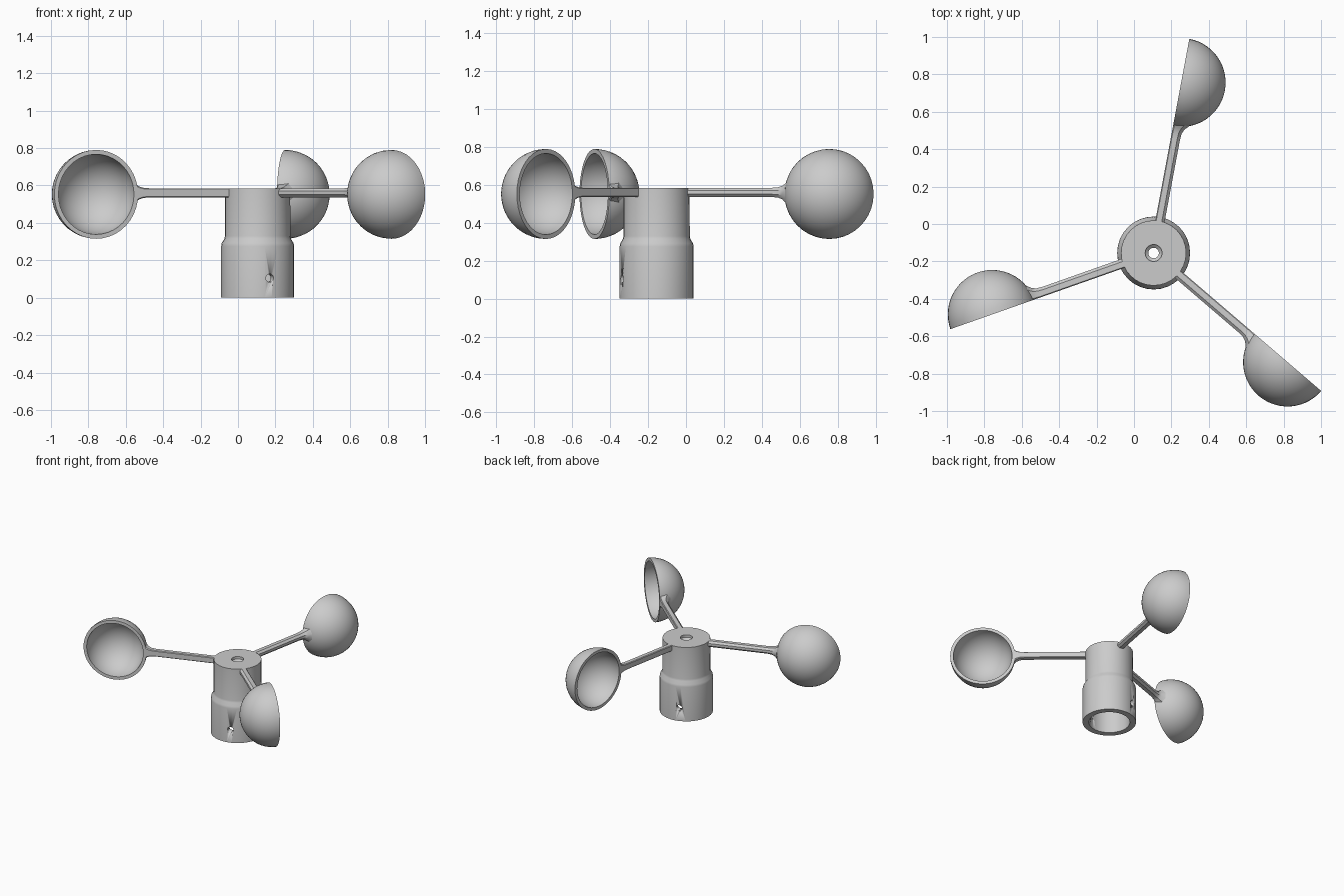
import bpy, bmesh
from math import sin, cos, pi, radians
from mathutils import Matrix, Vector

if "Cube" in bpy.data.objects:
    bpy.data.objects.remove(bpy.data.objects["Cube"])

HUB = Vector((0.105, -0.155, 0))
ARM_ANGLES = (79.4, 199.4, 319.4)


def finish(name, bm, angle=30):
    bmesh.ops.remove_doubles(bm, verts=bm.verts, dist=1e-5)
    bmesh.ops.recalc_face_normals(bm, faces=bm.faces)
    me = bpy.data.meshes.new(name)
    bm.to_mesh(me)
    bm.free()
    ob = bpy.data.objects.new(name, me)
    bpy.context.collection.objects.link(ob)
    bpy.ops.object.select_all(action='DESELECT')
    bpy.context.view_layer.objects.active = ob
    ob.select_set(True)
    bpy.ops.object.shade_smooth_by_angle(angle=radians(angle))
    return ob


def lathe(profile, steps, closed):
    """Spin (radius, height) points about z."""
    bm = bmesh.new()
    vs = [bm.verts.new((r, 0, z)) for r, z in profile]
    pairs = list(zip(vs, vs[1:])) + ([(vs[-1], vs[0])] if closed else [])
    es = [bm.edges.new(p) for p in pairs]
    bmesh.ops.spin(bm, geom=vs + es, cent=(0, 0, 0), axis=(0, 0, 1),
                   angle=2 * pi, steps=steps, use_duplicate=False)
    return bm


# hub: hollow socket below, narrower head above, countersunk bore
hub_profile = [(0.195, 0), (0.195, 0.275), (0.192, 0.292), (0.178, 0.315),
               (0.175, 0.33), (0.174, 0.585), (0.045, 0.585), (0.045, 0.565),
               (0.028, 0.55), (0.028, 0.30), (0.15, 0.30), (0.15, 0)]
hub = finish("hub", lathe(hub_profile, 32, True))
hub.location = HUB

# set-screw holes through both socket walls
bm = bmesh.new()
bmesh.ops.create_cone(bm, cap_ends=True, segments=16, radius1=0.022,
                      radius2=0.022, depth=0.6)
bm.transform(Matrix.Rotation(radians(-70.5), 4, 'Z') @ Matrix.Rotation(pi / 2, 4, 'Y'))
cutter = finish("screw_hole_cutter", bm)
cutter.location = HUB + Vector((0, 0, 0.105))
cutter.hide_render = True
mod = hub.modifiers.new("screw_holes", 'BOOLEAN')
mod.object = cutter
mod.operation = 'DIFFERENCE'
mod.solver = 'EXACT'
bpy.context.view_layer.objects.active = hub
bpy.ops.object.modifier_apply(modifier=mod.name)
bpy.data.objects.remove(cutter)

# cup: hemispherical shell, bulging towards local -z before placement
R, R_IN, N = 0.2375, 0.214, 14
outer = [(R * sin(i / N * pi / 2), -R * cos(i / N * pi / 2)) for i in range(N + 1)]
inner = [(R_IN * sin(i / N * pi / 2), -R_IN * cos(i / N * pi / 2)) for i in range(N, -1, -1)]
TURN = Matrix.Rotation(-pi / 2, 4, 'X')     # local -z becomes -y


def make_cup():
    bm = lathe(outer + inner, 40, False)
    bm.transform(Matrix.Translation((0.923, 0.023, 0.5525)) @ TURN)
    return finish("cup", bm)


# arm: D-shaped bar, flat on the cup-rim side, flaring into the cup wall
SECTIONS = [(0.09, -0.027, 0.537, 0.585), (0.62, -0.027, 0.537, 0.585),
            (0.655, -0.030, 0.533, 0.588), (0.678, -0.040, 0.525, 0.595),
            (0.701, -0.062, 0.505, 0.610)]
SHAPE = [(0, 0.1), (0.1, 0), (0.7, 0), (1, 0.3), (1, 0.7), (0.7, 1), (0.1, 1), (0, 0.9)]


def make_arm():
    bm = bmesh.new()
    rings = []
    for x, y1, z0, z1 in SECTIONS:
        rings.append([bm.verts.new((x, 0.023 + (y1 - 0.023) * a, z0 + (z1 - z0) * b))
                      for a, b in SHAPE])
    n = len(SHAPE)
    for p, q in zip(rings, rings[1:]):
        for i in range(n):
            bm.faces.new((p[i], p[(i + 1) % n], q[(i + 1) % n], q[i]))
    bm.faces.new(rings[0])
    bm.faces.new(rings[-1])
    return finish("arm", bm)


# three arms and cups around the hub
for i, deg in enumerate(ARM_ANGLES, 1):
    for make in (make_arm, make_cup):
        ob = make()
        ob.name = f"{ob.name.split('.')[0]}_{i}"
        ob.location = HUB
        ob.rotation_euler.z = radians(deg)
